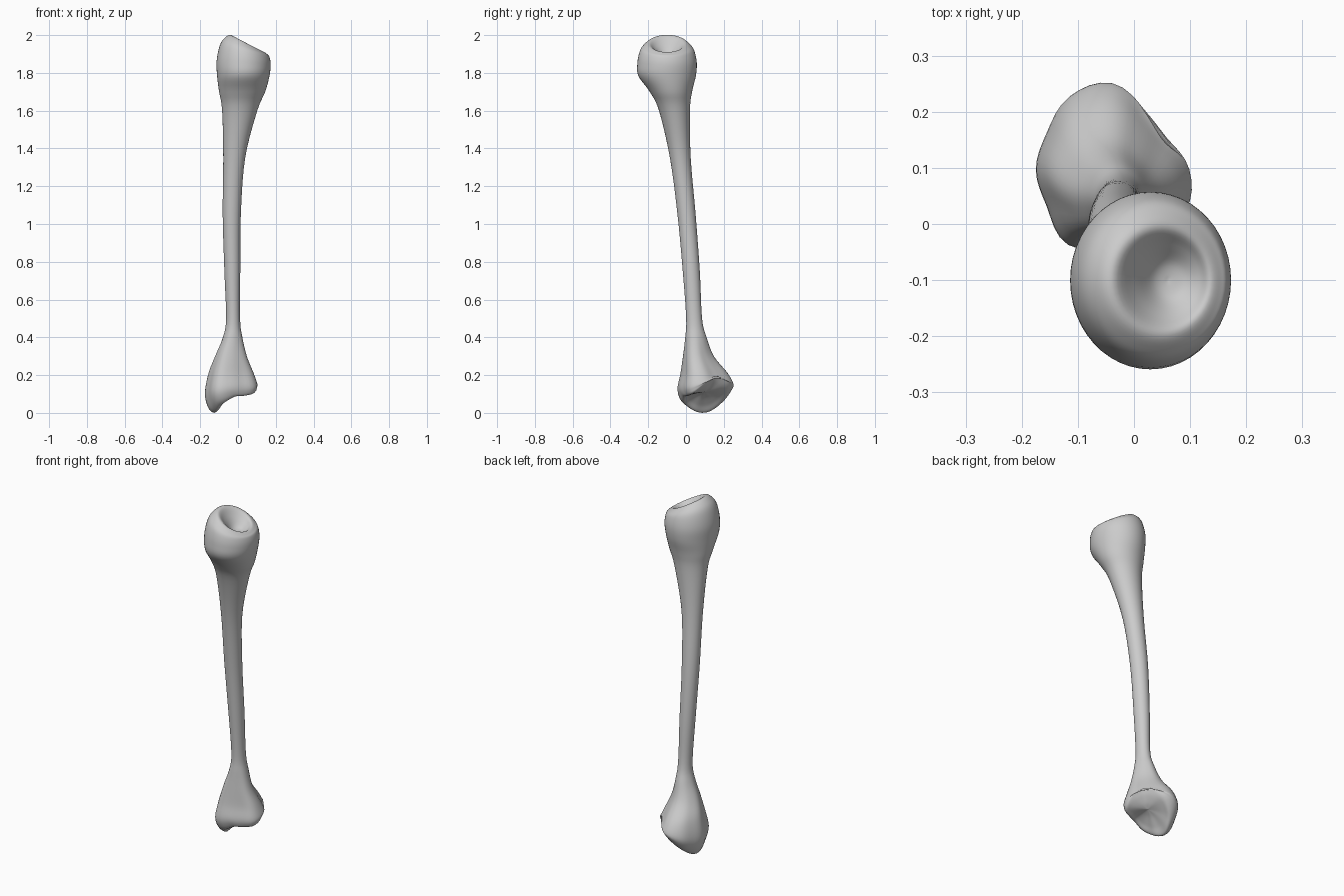
import bpy, bmesh, math

if "Cube" in bpy.data.objects:
    bpy.data.objects.remove(bpy.data.objects["Cube"])

SEG = 48      # points around each ring
STEPS = 5     # interpolated rings between given rings


def spline(p0, p1, p2, p3, t):
    return 0.5 * (2 * p1 + (p2 - p0) * t + (2 * p0 - 5 * p1 + 4 * p2 - p3) * t * t
                  + (3 * p1 - p0 - 3 * p2 + p3) * t ** 3)


def around(values, k):
    """Smooth periodic lookup of 12 values given every 30 degrees."""
    f = k * 12 / SEG
    i = int(f)
    return spline(*[values[(i + d) % 12] for d in (-1, 0, 1, 2)], f - i)


# Lower end: outline radius and rim height, every 30 degrees from +x
RADII = [.137, .112, .119, .153, .15, .133, .135, .133, .155, .135, .128, .15]
RIM = [.15, .19, .18, .13, .07, .022, 0, .01, .05, .085, .09, .105]

# Lower joint face, centre to outside: cx, size, z, share of rim height
FOOT = [(-.01, .01, .11, 0), (-.01, .3, .083, .25), (-.01, .6, .04, .65),
        (-.014, .8, .001, 1), (-.027, .94, .03, .85), (-.035, 1, .105, .4)]

# Flare and shaft: cx, cy, z, rx, ry
SHAFT = [(-.035, .095, .21, .121, .131), (-.036, .065, .3, .085, .085),
         (-.028, .052, .4, .052, .058), (-.026, .043, .5, .037, .042),
         (-.03, .028, .75, .042, .045), (-.033, .003, 1.05, .048, .048),
         (-.02, -.03, 1.35, .058, .055), (.009, -.061, 1.6, .093, .082),
         (.022, -.08, 1.7, .122, .112)]

# Head and tilted cup, outside to centre: cx, size, z, fall towards +x
HEAD = [(.028, .97, 1.785, 0), (.03, 1, 1.855, .01), (.035, .92, 1.915, .03),
        (.042, .79, 1.942, .043), (.05, .6, 1.955, .045),
        (.058, .41, 1.925, .028), (.062, .2, 1.893, .008), (.062, .01, 1.885, 0)]

# Full rings: cx, cy, z, rx, ry, fall, outline blend, rim share
RINGS = [(x, .102, z, .14 * s, .155 * s, 0, 1, r) for x, s, z, r in FOOT]
RINGS += [(*p, 0, min(1, max(0, (.5 - p[2]) / .3)), 0) for p in SHAFT]
RINGS += [(x, -.1, z, .143 * s, .157 * s, f, 0, 0) for x, s, z, f in HEAD]


def ring_points(ring):
    cx, cy, z, rx, ry, fall, blend, share = ring
    pts = []
    for k in range(SEG):
        a = 2 * math.pi * k / SEG
        c, s, r = math.cos(a), math.sin(a), around(RADII, k)
        u = c + blend * ((r * c - .005) / .14 - c)
        v = s + blend * ((r * s - .005) / .155 - s)
        pts.append((cx + rx * u, cy + ry * v,
                    max(0, z - fall * c + share * around(RIM, k))))
    return pts


# Loft all rings into one smooth closed skin
bm = bmesh.new()
layers = []
last = len(RINGS) - 1
for i in range(last):
    four = [RINGS[min(max(i + d, 0), last)] for d in (-1, 0, 1, 2)]
    for j in range(STEPS):
        layers.append([spline(*vals, j / STEPS) for vals in zip(*four)])
layers.append(RINGS[last])
loops = [[bm.verts.new(p) for p in ring_points(r)] for r in layers]
for lo, hi in zip(loops, loops[1:]):
    for k in range(SEG):
        n = (k + 1) % SEG
        bm.faces.new((lo[k], lo[n], hi[n], hi[k]))
bm.faces.new(loops[0][::-1])
bm.faces.new(loops[-1])
bmesh.ops.recalc_face_normals(bm, faces=bm.faces)
for f in bm.faces:
    f.smooth = True

mesh = bpy.data.meshes.new("long_bone")
bm.to_mesh(mesh)
bm.free()
bone = bpy.data.objects.new("long_bone", mesh)
bpy.context.collection.objects.link(bone)
